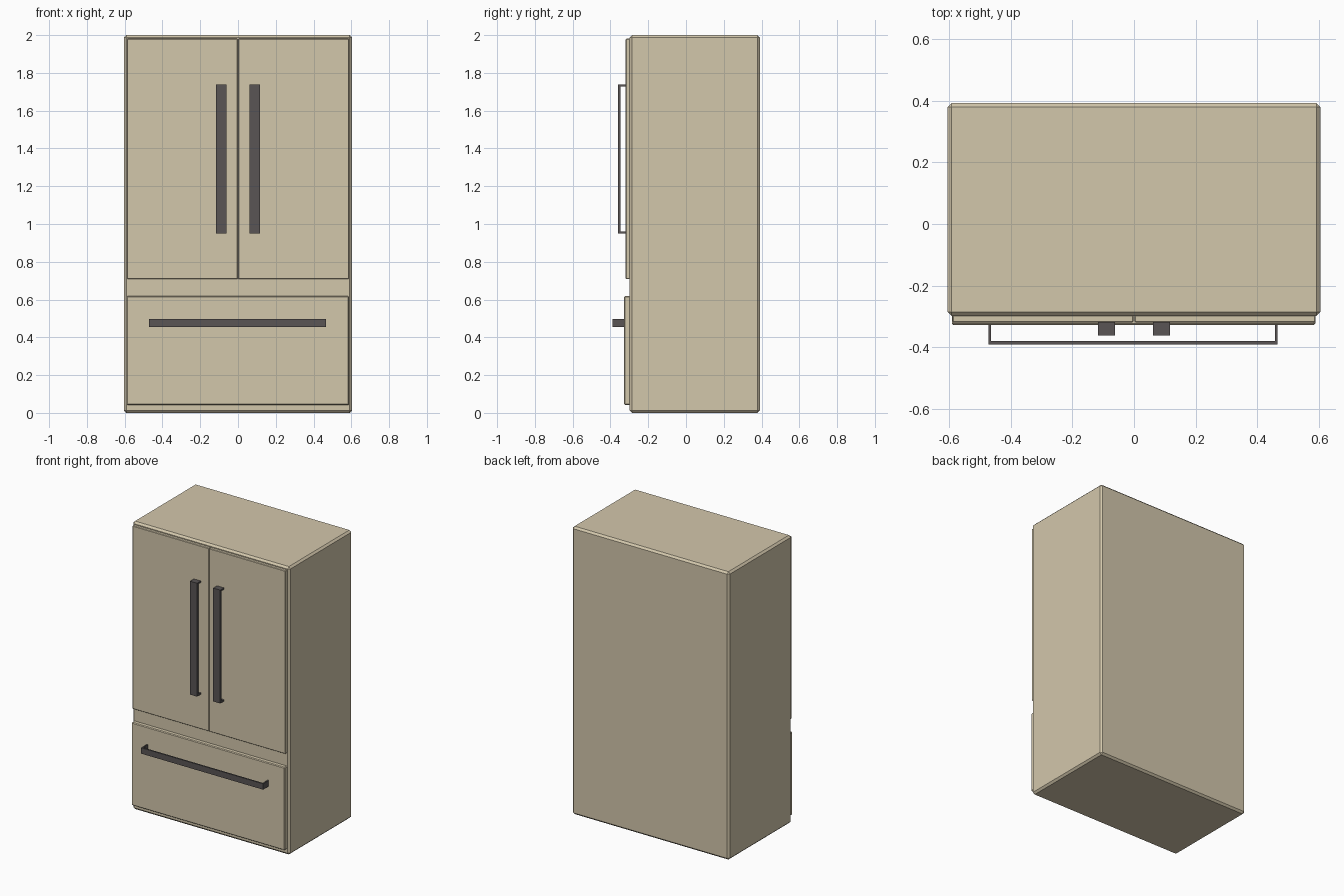
import bpy, bmesh
from mathutils import Vector

if "Cube" in bpy.data.objects:
    bpy.data.objects.remove(bpy.data.objects["Cube"])


def material(name, rgb):
    m = bpy.data.materials.new(name)
    m.diffuse_color = (*rgb, 1)
    m.use_nodes = True
    m.node_tree.nodes["Principled BSDF"].inputs["Base Color"].default_value = m.diffuse_color
    return m


CREAM = material("cream_enamel", (0.65, 0.57, 0.41))
DARK = material("dark_metal", (0.10, 0.09, 0.09))


def finish(name, bm, mat):
    bmesh.ops.recalc_face_normals(bm, faces=bm.faces)
    mesh = bpy.data.meshes.new(name)
    bm.to_mesh(mesh)
    bm.free()
    mesh.materials.append(mat)
    ob = bpy.data.objects.new(name, mesh)
    bpy.context.collection.objects.link(ob)
    return ob


def panel(name, lo, hi, chamfer):
    """Box between two corners with flat chamfered edges."""
    lo, hi = Vector(lo), Vector(hi)
    bm = bmesh.new()
    bmesh.ops.create_cube(bm, size=1)
    for v in bm.verts:
        v.co = (lo + hi) / 2 + v.co * (hi - lo)
    bmesh.ops.bevel(bm, geom=bm.edges[:], offset=chamfer, offset_type='OFFSET',
                    segments=1, profile=0.5, affect='EDGES')
    return finish(name, bm, CREAM)


def strap_handle(name, start, end, front, back, bar, post, side_lo, side_hi, vertical):
    """U-shaped strap: profile runs along the handle, extruded across its width."""
    profile = [(start, back), (start, front), (end, front), (end, back),
               (end - post, back), (end - post, front + bar),
               (start + post, front + bar), (start + post, back)]

    def point(u, y, w):
        return (w, y, u) if vertical else (u, y, w)

    bm = bmesh.new()
    rings = [[bm.verts.new(point(u, y, w)) for u, y in profile] for w in (side_lo, side_hi)]
    n = len(profile)
    for ring in rings:
        bm.faces.new(ring)
    for i in range(n):
        j = (i + 1) % n
        bm.faces.new((rings[0][i], rings[0][j], rings[1][j], rings[1][i]))
    return finish(name, bm, DARK)


# Cabinet
panel("cabinet", (-0.604, -0.299, 0), (0.604, 0.392, 2.0), 0.013)

# Pair of upper doors with their vertical handles
for side, s in (("left", -1), ("right", 1)):
    x0, x1 = sorted((s * 0.002, s * 0.588))
    panel(side + "_door", (x0, -0.319, 0.709), (x1, -0.285, 1.981), 0.003)
    h0, h1 = sorted((s * 0.062, s * 0.116))
    strap_handle(side + "_door_handle", 0.95, 1.738, -0.361, -0.315,
                 0.014, 0.011, h0, h1, True)

# Freezer drawer with its horizontal handle
panel("freezer_drawer", (-0.59, -0.328, 0.042), (0.588, -0.285, 0.618), 0.005)
strap_handle("drawer_handle", -0.472, 0.466, -0.39, -0.324,
             0.010, 0.009, 0.456, 0.497, False)
